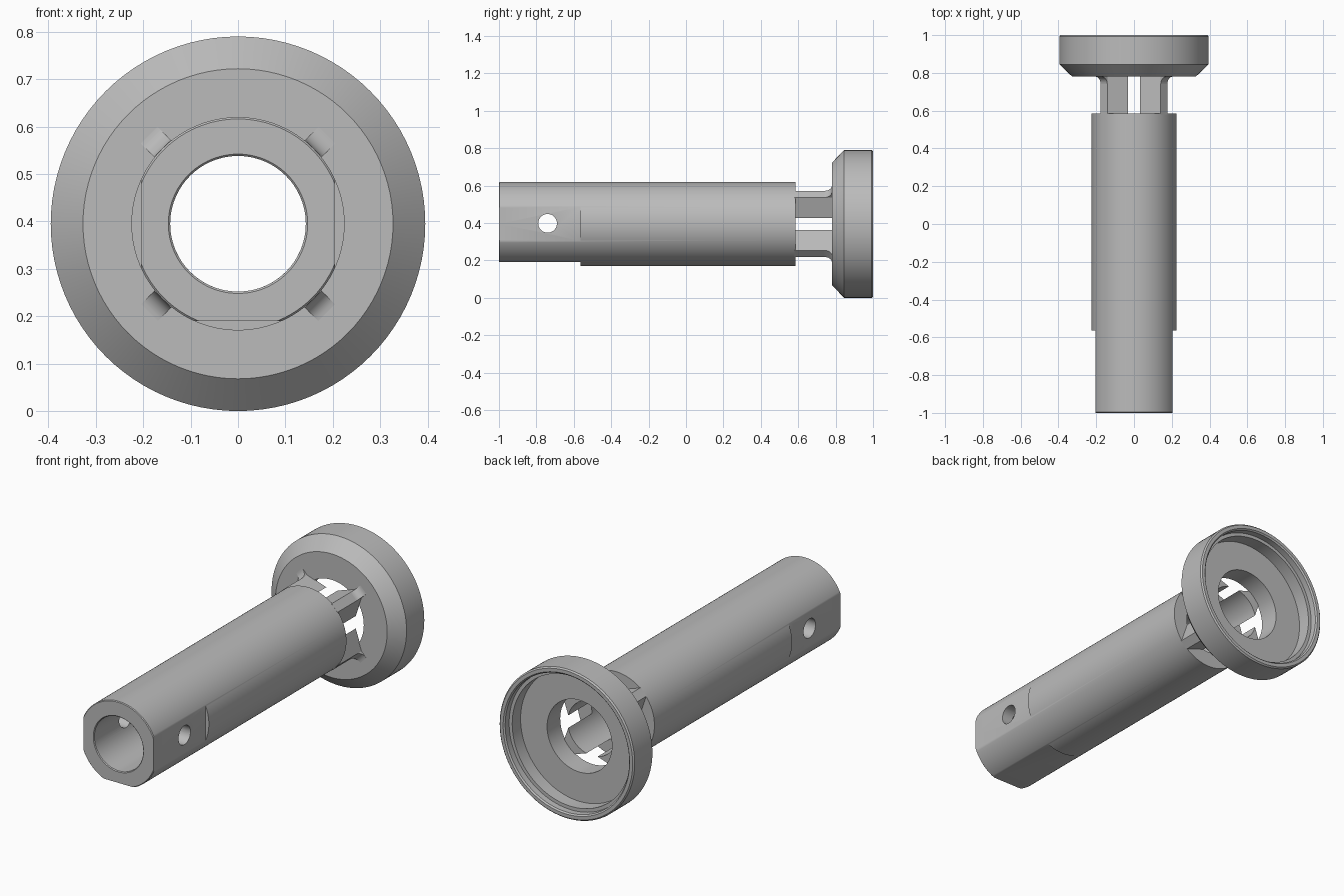
import bpy, bmesh
from math import sin, cos, pi, radians, tau
from mathutils import Vector, Matrix

if "Cube" in bpy.data.objects:
    bpy.data.objects.remove(bpy.data.objects["Cube"], do_unlink=True)

AXIS_Z = 0.395
BORE = 0.143
BODY = 0.225

grey = bpy.data.materials.new("plain grey")
grey.use_nodes = True
grey.diffuse_color = (0.5, 0.5, 0.5, 1)
grey.node_tree.nodes["Principled BSDF"].inputs["Base Color"].default_value = (0.5, 0.5, 0.5, 1)


def finish(name, bm):
    """Turn a bmesh into a named object."""
    bmesh.ops.recalc_face_normals(bm, faces=bm.faces)
    mesh = bpy.data.meshes.new(name)
    bm.to_mesh(mesh)
    bm.free()
    mesh.materials.append(grey)
    obj = bpy.data.objects.new(name, mesh)
    bpy.context.collection.objects.link(obj)
    return obj


def smooth(obj):
    bpy.ops.object.select_all(action="DESELECT")
    obj.select_set(True)
    bpy.context.view_layer.objects.active = obj
    bpy.ops.object.shade_smooth_by_angle(angle=radians(25))


def revolve(name, profile, steps=96):
    """Spin a closed (radius, y) profile about the long axis."""
    bm = bmesh.new()
    rings = []
    for i in range(steps):
        a = tau * i / steps
        rings.append([bm.verts.new((r * cos(a), y, AXIS_Z + r * sin(a))) for r, y in profile])
    n = len(profile)
    for i in range(steps):
        here, there = rings[i], rings[(i + 1) % steps]
        for j in range(n):
            k = (j + 1) % n
            bm.faces.new((here[j], here[k], there[k], there[j]))
    return finish(name, bm)


def prism(bm, points, offset, matrix):
    """Extrude a flat polygon by an offset, then place it."""
    face = bm.faces.new([bm.verts.new(matrix @ Vector(p)) for p in points])
    new = bmesh.ops.extrude_face_region(bm, geom=[face])["geom"]
    verts = [v for v in new if isinstance(v, bmesh.types.BMVert)]
    bmesh.ops.translate(bm, verts=verts, vec=matrix.to_3x3() @ Vector(offset))


def cut(obj, cutter):
    mod = obj.modifiers.new("cut", "BOOLEAN")
    mod.operation = "DIFFERENCE"
    mod.solver = "EXACT"
    mod.object = cutter
    bpy.context.view_layer.objects.active = obj
    bpy.ops.object.modifier_apply(modifier=mod.name)
    bpy.data.objects.remove(cutter, do_unlink=True)


# Hollow body tube with lightly chamfered ends
tube = revolve("body_tube", [
    (BODY - 0.004, -1), (BODY, -0.996), (BODY, 0.585), (BORE, 0.585),
    (BORE, -0.996), (BORE + 0.004, -1)])

# Flats on both sides and underneath the front end
for side in (Vector((1, 0, 0)), Vector((-1, 0, 0)), Vector((0, 0, -1))):
    bm = bmesh.new()
    bmesh.ops.create_cube(bm, size=1)
    bmesh.ops.scale(bm, verts=bm.verts, vec=(0.6, 0.6, 0.6))
    place = side * (0.205 + 0.3) + Vector((0, -0.865, AXIS_Z))
    bmesh.ops.translate(bm, verts=bm.verts, vec=place)
    cut(tube, finish("flat_cutter", bm))

# Cross hole through the flats
bm = bmesh.new()
bmesh.ops.create_cone(bm, cap_ends=True, segments=48, radius1=0.05, radius2=0.05, depth=1)
bmesh.ops.rotate(bm, verts=bm.verts, matrix=Matrix.Rotation(pi / 2, 3, "Y"))
bmesh.ops.translate(bm, verts=bm.verts, vec=(0, -0.74, AXIS_Z + 0.003))
cut(tube, finish("hole_cutter", bm))
smooth(tube)

# Flanged cup with chamfered front and stepped recess at the back
cup = revolve("flange_cup", [
    (0.19, 0.78), (0.327, 0.78), (0.395, 0.845), (0.395, 0.993), (0.388, 1.0),
    (0.37, 1.0), (0.363, 0.993), (0.363, 0.96), (0.345, 0.96), (0.345, 0.89),
    (0.19, 0.89)])
smooth(cup)

# Four diagonal struts, each flaring into the cup
half = 0.025
spread = radians(31.7)
section = [(BODY, -half), (BODY, half)]
section += [(BORE * cos(a), BORE * sin(a)) for a in (spread * (1 - i / 6) for i in range(13))]
fillet = [(0.265 - 0.04 * cos(a), 0.74 + 0.04 * sin(a)) for a in (pi / 2 * i / 8 for i in range(9))]
flare = [(0.2, 0.74)] + fillet + [(0.265, 0.785), (0.2, 0.785)]
bm = bmesh.new()
for i in range(4):
    turn = Matrix.Translation((0, 0, AXIS_Z)) @ Matrix.Rotation(pi / 4 + i * pi / 2, 4, "Y")
    prism(bm, [(u, 0.58, v) for u, v in section], (0, 0.205, 0), turn)
    prism(bm, [(u, y, -half) for u, y in flare], (0, 0, 2 * half), turn)
smooth(finish("struts", bm))
